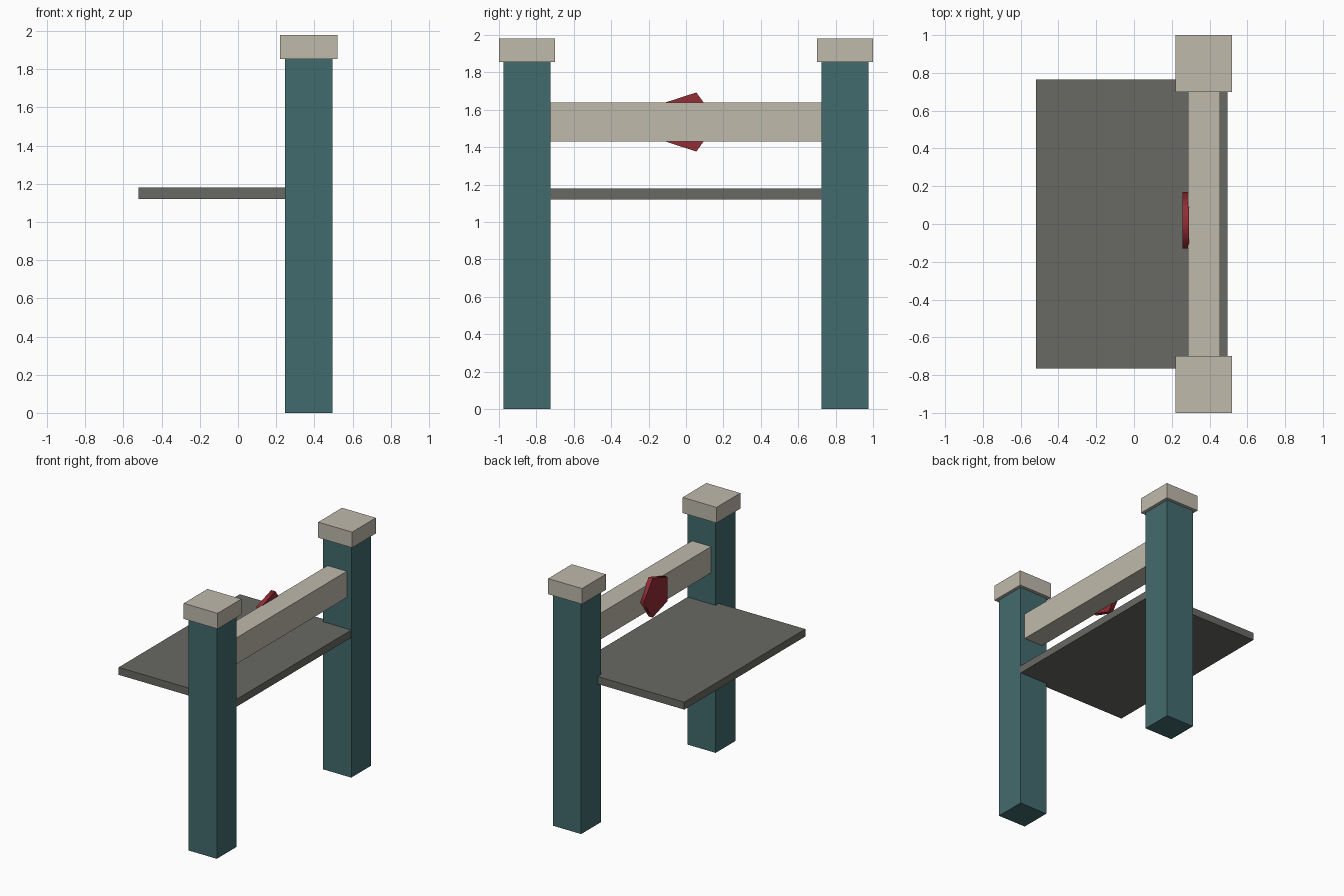
import bpy
import math

cube = bpy.data.objects.get("Cube")
if cube:
    bpy.data.objects.remove(cube, do_unlink=True)


def material(name, rgb):
    mat = bpy.data.materials.new(name)
    mat.use_nodes = True
    mat.diffuse_color = (*rgb, 1)
    mat.node_tree.nodes["Principled BSDF"].inputs["Base Color"].default_value = (*rgb, 1)
    return mat


teal = material("teal", (0.055, 0.147, 0.155))
stone = material("pale stone", (0.52, 0.49, 0.41))
grey = material("warm grey", (0.14, 0.14, 0.125))
red = material("dark red", (0.29, 0.025, 0.034))


def box(name, x, y, z, mat):
    """Box spanning the given (low, high) ranges."""
    spans = (x, y, z)
    bpy.ops.mesh.primitive_cube_add(size=1, location=[(a + b) / 2 for a, b in spans])
    ob = bpy.context.object
    ob.name = name
    ob.scale = [b - a for a, b in spans]
    bpy.ops.object.transform_apply(location=False, rotation=False, scale=True)
    ob.data.materials.append(mat)
    return ob


# Posts with square caps
for side, name in ((-1, "front"), (1, "back")):
    post_y = sorted((side * 0.725, side * 0.975))
    cap_y = sorted((side * 0.70, side * 1.0))
    box(name + "_post", (0.245, 0.495), post_y, (0, 1.86), teal)
    box(name + "_cap", (0.22, 0.52), cap_y, (1.855, 1.98), stone)

# Cross beam and shelf between the posts
box("cross_beam", (0.285, 0.455), (-0.974, 0.974), (1.43, 1.64), stone)
box("shelf", (-0.52, 0.494), (-0.765, 0.765), (1.12, 1.18), grey)

# Five-sided badge on the beam, one corner pointing to +y
bpy.ops.mesh.primitive_cylinder_add(
    vertices=5, radius=0.166, depth=0.036,
    location=(0.274, 0.004, 1.535), rotation=(0, math.pi / 2, 0))
badge = bpy.context.object
badge.name = "badge"
badge.data.materials.append(red)
bpy.ops.object.shade_smooth_by_angle(angle=math.radians(80))
